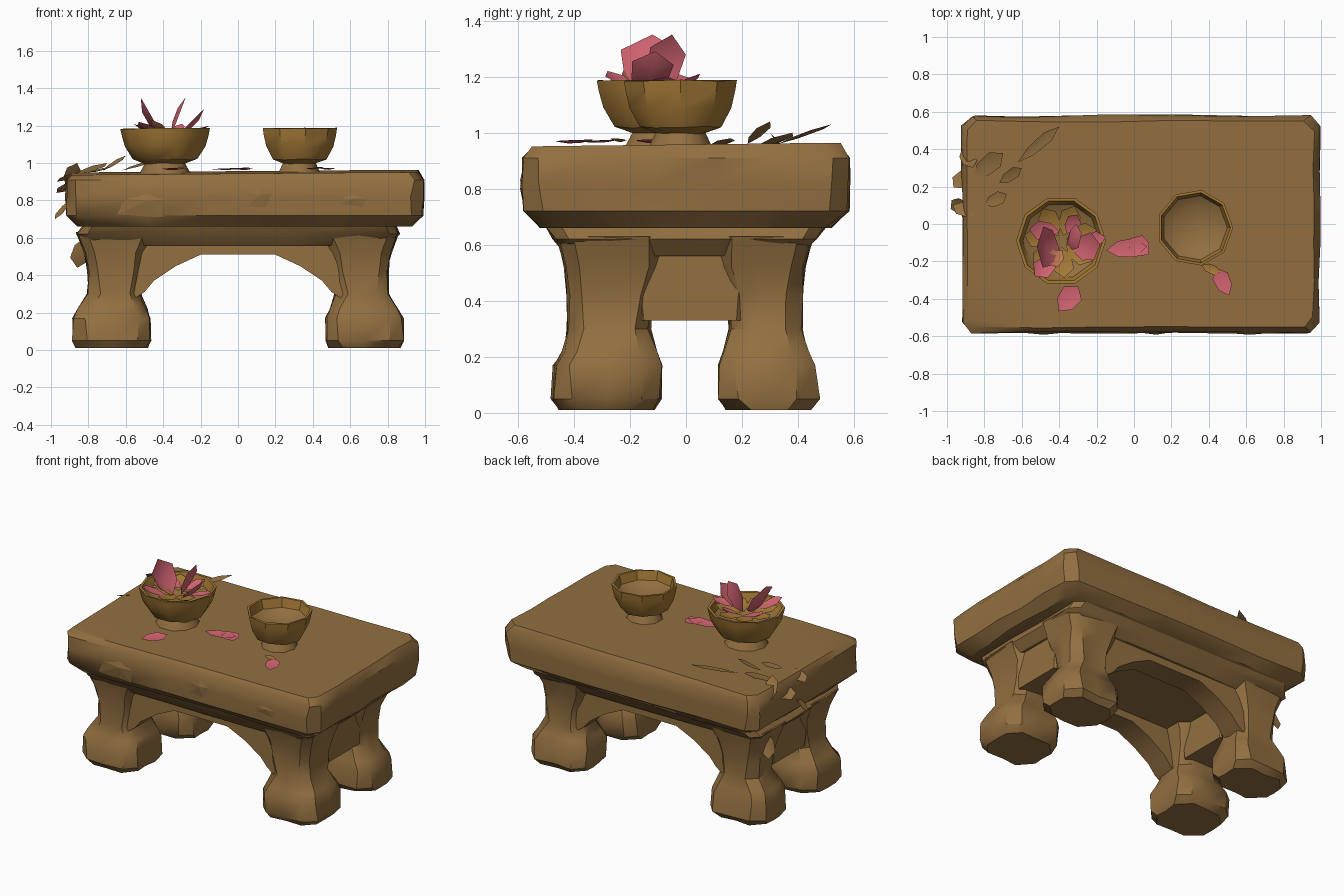
import bpy, bmesh, math, random
from mathutils import Vector

random.seed(4)
if "Cube" in bpy.data.objects:
    bpy.data.objects.remove(bpy.data.objects["Cube"])


def material(name, rgb):
    m = bpy.data.materials.new(name)
    m.use_nodes = True
    m.diffuse_color = (*rgb, 1)
    m.node_tree.nodes["Principled BSDF"].inputs["Base Color"].default_value = (*rgb, 1)
    return m


WOOD = material("carved wood", (0.29, 0.16, 0.052))
GOLD = material("golden brown", (0.37, 0.19, 0.036))
PINK = material("petal pink", (0.66, 0.13, 0.17))
PEACH = material("petal peach", (0.55, 0.2, 0.09))


def finish(name, bm, mat, angle=38):
    bmesh.ops.recalc_face_normals(bm, faces=bm.faces)
    me = bpy.data.meshes.new(name)
    bm.to_mesh(me)
    bm.free()
    ob = bpy.data.objects.new(name, me)
    bpy.context.scene.collection.objects.link(ob)
    me.materials.append(mat)
    bpy.ops.object.select_all(action="DESELECT")
    ob.select_set(True)
    bpy.context.view_layer.objects.active = ob
    bpy.ops.object.shade_smooth_by_angle(angle=math.radians(angle))
    return ob


def loft(name, rings, mat, cap=True):
    bm = bmesh.new()
    rows = [[bm.verts.new(p) for p in r] for r in rings]
    n = len(rows[0])
    for a, b in zip(rows, rows[1:]):
        for i in range(n):
            bm.faces.new((a[i], a[(i + 1) % n], b[(i + 1) % n], b[i]))
    if cap:
        bm.faces.new(rows[0])
        bm.faces.new(rows[-1])
    return finish(name, bm, mat)


def box_ring(x0, x1, y0, y1, z, c, steps=1, rough=0.0):
    # chamfered rectangle with slightly hewn sides
    corners = [(x0 + c, y0), (x1 - c, y0), (x1, y0 + c), (x1, y1 - c),
               (x1 - c, y1), (x0 + c, y1), (x0, y1 - c), (x0, y0 + c)]
    pts = []
    for i, p in enumerate(corners):
        q = corners[(i + 1) % 8]
        k = steps if i % 2 == 0 else 1
        for s in range(k):
            t = s / k
            pts.append(Vector((p[0] + (q[0] - p[0]) * t + random.uniform(-rough, rough),
                               p[1] + (q[1] - p[1]) * t + random.uniform(-rough, rough), z)))
    return pts


def prism(name, outline, y0, y1):
    loft(name, [[(x, y, z) for x, z in outline] for y in (y0, y1)], WOOD)


# Thick hewn table top: inset from the widest outline at each height
slab = []
for z, inset, c, rough in ((0.66, 0.07, 0.07, 0.015), (0.72, 0.005, 0.06, 0.01),
                           (0.82, 0, 0.06, 0.008), (0.91, 0.0, 0.05, 0.007),
                           (0.95, 0.03, 0.05, 0.006)):
    slab.append(box_ring(-0.92 + inset, 0.99 - inset, -0.58 + inset, 0.58 - inset, z, c, 5, rough))
for p in slab[-1]:
    p.z += 0.012 * p.y + 0.008 * p.x
loft("table_top", slab, WOOD)

# Lip and flat underside between top and legs
loft("under_lip", [box_ring(-0.80, 0.80, -0.42, 0.40, 0.56, 0.05, 3, 0.008),
                   box_ring(-0.86, 0.86, -0.47, 0.46, 0.62, 0.05, 3, 0.008),
                   box_ring(-0.82, 0.84, -0.50, 0.50, 0.67, 0.05, 3, 0.008)], WOOD)

# Four legs, each with a swelling foot
for side, sx in (("left", 1), ("right", -1)):
    for end, y0, y1 in (("front", -0.48, -0.09), ("back", 0.12, 0.47)):
        inner = 1 if end == "back" else 0
        rings = []
        for z, a, b, o, i, c in ((0.01, 0.49, 0.86, 0.03, 0.03, 0.08), (0.05, 0.47, 0.88, 0, 0, 0.07),
                                 (0.17, 0.47, 0.88, 0.01, 0, 0.06), (0.22, 0.49, 0.85, 0.04, 0.02, 0.06),
                                 (0.30, 0.52, 0.80, 0.06, 0.04, 0.06), (0.42, 0.51, 0.80, 0.06, 0.03, 0.05),
                                 (0.52, 0.49, 0.82, 0.05, 0.0, 0.05), (0.63, 0.45, 0.86, 0.02, 0, 0.05)):
            lo, hi = (i, o) if inner else (o, i)
            xs = sorted((a * sx, b * sx))
            rings.append(box_ring(xs[0], xs[1], y0 + lo, y1 - hi, z, c, 2, 0.009))
        loft(f"{end}_{side}_leg", rings, WOOD)
    # Bridge joining the legs at each end
    xs = sorted((0.53 * sx, 0.79 * sx))
    loft(f"{side}_end_bridge", [box_ring(xs[0], xs[1], -0.17, 0.20, 0.33, 0.02),
                                box_ring(xs[0], xs[1], -0.20, 0.22, 0.60, 0.02)], WOOD)

# Arched rails with sloping brackets
half = [(0.56, 0.27), (0.50, 0.31), (0.45, 0.37), (0.33, 0.45), (0.20, 0.51)]
arch = [(-x, z) for x, z in half] + half[::-1] + [(0.6, 0.6), (-0.6, 0.6)]
prism("front_arched_rail", arch, -0.40, -0.25)
prism("back_arched_rail", arch, 0.24, 0.39)

# Raised facets hewn on the front and the ends
for x, z, w, h in ((0.1, 0.81, 0.13, 0.1), (-0.5, 0.78, 0.2, 0.08), (0.6, 0.79, 0.24, 0.08)):
    bm = bmesh.new()
    rim = [bm.verts.new((x + w * math.cos(t), -0.574, z + h * math.sin(t)))
           for t in (0.3, 1.5, 2.7, 3.9, 5.2)]
    tip = bm.verts.new((x + 0.02, -0.592, z + 0.02))
    for i in range(5):
        bm.faces.new((rim[i], rim[(i + 1) % 5], tip))
    finish("hewn_front_facet", bm, WOOD, 5)


def circle(cx, cy, r, z, n, wobble=0.0):
    return [(cx + r * math.cos(math.tau * i / n), cy + r * math.sin(math.tau * i / n),
             z + random.uniform(-wobble, wobble)) for i in range(n)]


# Bowls: foot in wood, golden outer wall, wooden inner floor
def bowl(name, cx, cy, r, floor, n):
    loft(name + "_foot", [circle(cx, cy, r * s, z, n) for s, z in
                          ((0.58, 0.94), (0.5, 0.975), (0.44, 1.0), (0.5, 1.03))], WOOD)
    profile = ((0.42, 0.995), (0.72, 1.02), (0.9, 1.09), (0.97, 1.15), (1.0, 1.185),
               (0.93, 1.185), (0.85, floor + 0.02), (0.55, floor - 0.02))
    ob = loft(name, [circle(cx, cy, r * s, z, n, 0.004) for s, z in profile], GOLD)
    ob.data.materials.append(WOOD)
    for p in ob.data.polygons:
        d = Vector((p.center.x - cx, p.center.y - cy)).length
        if p.center.z > floor - 0.03 and d < r * 0.8:
            p.material_index = 1


bowl("flower_bowl", -0.39, -0.09, 0.24, 1.11, 10)
bowl("empty_bowl", 0.325, -0.02, 0.205, 1.11, 9)


# Folded leaf shape used for petals, leaves and splinters
def leaf(name, base, tip, width, mat, facing=(0, 0, 1), fold=0.15):
    base, tip = Vector(base), Vector(tip)
    along = tip - base
    side = along.cross(Vector(facing)).normalized() * width / 2
    up = side.cross(along).normalized() * width * fold
    bm = bmesh.new()
    b, t = bm.verts.new(base), bm.verts.new(tip)
    mids = [bm.verts.new(base + along * k - up) for k in (0.35, 0.7)]
    for s in (-1, 1):
        e = [bm.verts.new(base + along * k + side * s * w) for k, w in ((0.3, 0.85), (0.72, 1))]
        bm.faces.new((b, e[0], mids[0]))
        bm.faces.new((mids[0], e[0], e[1], mids[1]))
        bm.faces.new((mids[1], e[1], t))
    finish(name, bm, mat)


# Flower standing in the bowl: tall petals, then low ones around
for base, tip, w, facing in (
        ((-0.40, -0.13, 1.14), (-0.52, -0.12, 1.35), 0.22, (1, 0, 0.5)),
        ((-0.36, -0.10, 1.14), (-0.28, -0.05, 1.35), 0.13, (1, 0, -0.4)),
        ((-0.33, -0.14, 1.14), (-0.18, -0.11, 1.29), 0.15, (-0.7, 0, 1)),
        ((-0.40, -0.04, 1.15), (-0.56, -0.03, 1.21), 0.10, (0, 0, 1)),
        ((-0.42, -0.17, 1.15), (-0.53, -0.28, 1.22), 0.11, (0, 0, 1)),
        ((-0.36, -0.05, 1.15), (-0.30, 0.05, 1.21), 0.08, (0, 0, 1)),
        ((-0.30, -0.10, 1.16), (-0.15, -0.07, 1.20), 0.08, (0, 0, 1))):
    leaf("flower_petal", base, tip, w, PINK, facing)
leaf("peach_petal", (-0.38, -0.14, 1.15), (-0.46, -0.22, 1.23), 0.09, PEACH)
for k in range(7):
    a = k * 0.9 + 0.3
    d = Vector((math.cos(a), math.sin(a), 0))
    c = Vector((-0.39, -0.09, 1.14))
    leaf("golden_leaf", c + d * 0.03, c + d * 0.2 + Vector((0, 0, 0.04)), 0.11, GOLD)

# Fallen petals on the table
for x, y, a, size, w in ((-0.35, -0.40, 0.9, 0.17, 0.12), (-0.04, -0.13, 0.1, 0.22, 0.10),
                         (0.03, -0.12, 2.4, 0.13, 0.11), (0.475, -0.31, 2.0, 0.16, 0.09)):
    d = Vector((math.cos(a), math.sin(a), 0.04)) * size / 2
    c = Vector((x, y, 0.972))
    leaf("fallen_petal", c - d, c + d, w, PINK, (0, 0, 1), 0.08)
leaf("fallen_leaf", (0.36, -0.22, 0.97), (0.46, -0.26, 0.98), 0.05, GOLD)

# Loose splinters breaking from the right back corner
for base, tip, w in (((-0.86, 0.25, 0.94), (-0.70, 0.38, 1.00), 0.10),
                     ((-0.62, 0.33, 0.96), (-0.40, 0.52, 1.03), 0.06),
                     ((-0.72, 0.22, 0.96), (-0.60, 0.30, 1.04), 0.06),
                     ((-0.85, 0.05, 0.95), (-0.97, 0.10, 0.90), 0.07),
                     ((-0.88, 0.22, 0.90), (-0.97, 0.25, 0.84), 0.10),
                     ((-0.90, 0.12, 0.80), (-0.98, 0.08, 0.70), 0.08),
                     ((-0.80, 0.10, 0.95), (-0.68, 0.16, 0.98), 0.07),
                     ((-0.82, 0.30, 0.60), (-0.86, 0.34, 0.44), 0.10),
                     ((-0.92, 0.40, 0.88), (-0.86, 0.30, 1.00), 0.08)):
    leaf("splinter", base, tip, w, WOOD, (0.2, 0.1, 1), 0.1)
